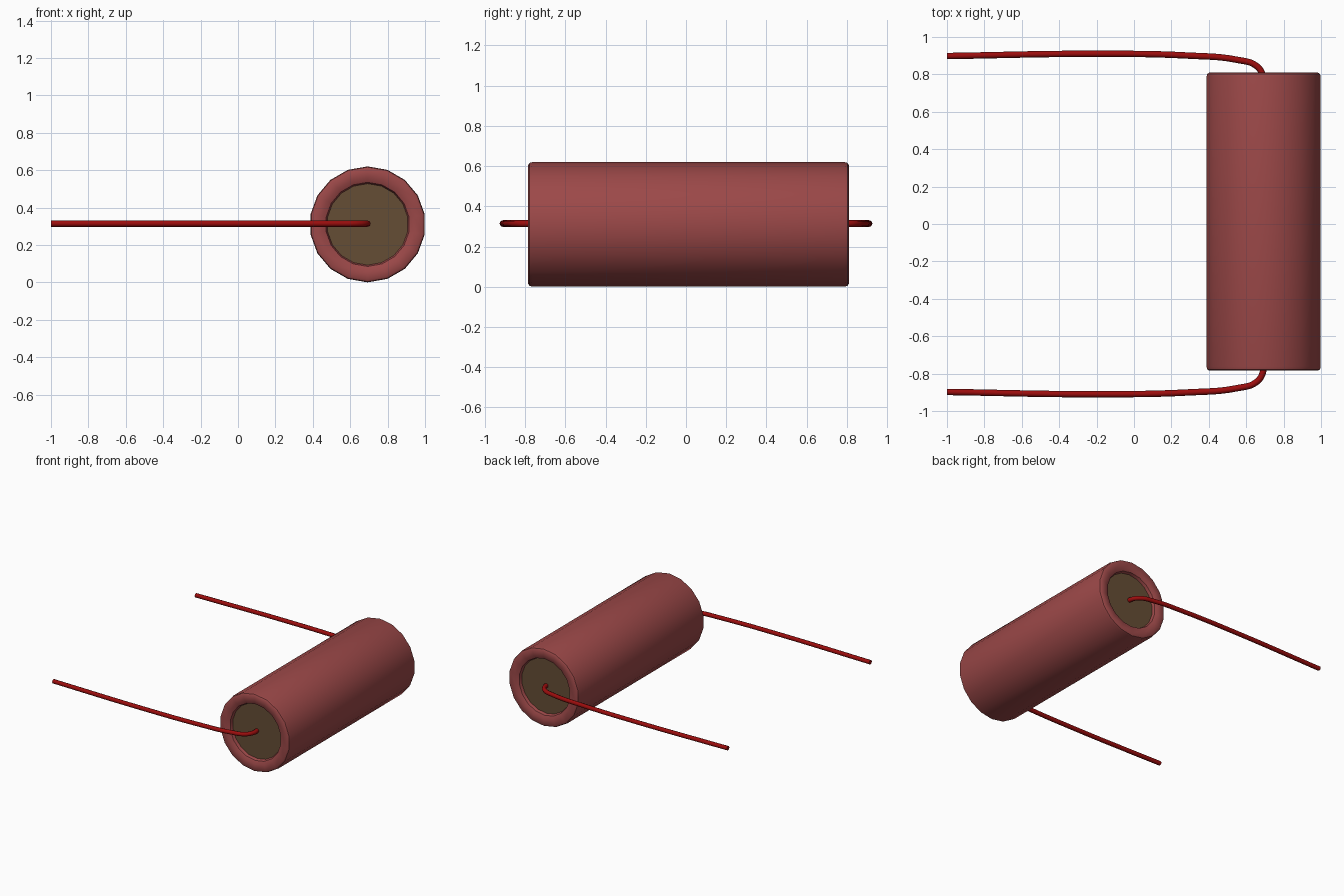
import bpy, math

if "Cube" in bpy.data.objects:
    bpy.data.objects.remove(bpy.data.objects["Cube"])

CX, CZ, CY = 0.693, 0.31, 0.0125   # centre of the body
HALF = 0.797                        # half length of the body
SIDES = 18


def material(name, rgb):
    m = bpy.data.materials.new(name)
    m.diffuse_color = (*rgb, 1)
    m.use_nodes = True
    m.node_tree.nodes["Principled BSDF"].inputs["Base Color"].default_value = m.diffuse_color
    return m


def smooth(obj, angle=40):
    bpy.ops.object.select_all(action='DESELECT')
    obj.select_set(True)
    bpy.context.view_layer.objects.active = obj
    bpy.ops.object.shade_smooth_by_angle(angle=math.radians(angle))


def lathe(name, profile, mat):
    """Revolve (radius, y) points around the body axis."""
    verts, faces = [], []
    for r, y in profile:
        for i in range(SIDES):
            a = 2 * math.pi * i / SIDES
            verts.append((CX + r * math.sin(a), CY + y, CZ + r * math.cos(a)))
    for k in range(len(profile) - 1):
        for i in range(SIDES):
            j = (i + 1) % SIDES
            a, b = k * SIDES, (k + 1) * SIDES
            faces.append((a + i, a + j, b + j, b + i))
    mesh = bpy.data.meshes.new(name)
    mesh.from_pydata(verts, [], faces)
    mesh.materials.append(mat)
    obj = bpy.data.objects.new(name, mesh)
    bpy.context.collection.objects.link(obj)
    smooth(obj)
    return obj


sleeve_mat = material("sleeve_red", (0.33, 0.065, 0.065))
disc_mat = material("end_brown", (0.13, 0.075, 0.035))
wire_mat = material("wire_red", (0.33, 0.004, 0.004))

# Sleeve with rolled lips at both ends
lip = [(0.217, -0.04), (0.225, -0.015), (0.25, -0.003),
       (0.295, 0.0), (0.306, -0.007), (0.31, -0.022)]
profile = [(r, -HALF - d) for r, d in lip] + [(r, HALF + d) for r, d in reversed(lip)]
lathe("sleeve", profile, sleeve_mat)

# Recessed discs and bent lead wires, one per end
path = [(-1.0, 0.898), (-0.2, 0.91), (0.3, 0.9), (0.55, 0.878),
        (0.655, 0.845), (0.69, 0.79), (0.69, 0.74)]
for side, label in ((-1, "front"), (1, "back")):
    bpy.ops.mesh.primitive_circle_add(
        vertices=SIDES, radius=0.218, fill_type='NGON',
        location=(CX, CY + side * (HALF - 0.038), CZ),
        rotation=(-side * math.pi / 2, 0, 0))
    disc = bpy.context.object
    disc.name = label + "_end_disc"
    disc.data.materials.append(disc_mat)

    curve = bpy.data.curves.new(label + "_wire", 'CURVE')
    curve.dimensions = '3D'
    curve.bevel_depth = 0.017
    curve.bevel_resolution = 2
    curve.resolution_u = 6
    curve.use_fill_caps = True
    spline = curve.splines.new('BEZIER')
    spline.bezier_points.add(len(path) - 1)
    for p, (x, y) in zip(spline.bezier_points, path):
        p.co = (x, side * y, CZ + 0.004)
        p.handle_left_type = p.handle_right_type = 'AUTO'
    wire = bpy.data.objects.new(label + "_wire", curve)
    bpy.context.collection.objects.link(wire)
    bpy.ops.object.select_all(action='DESELECT')
    wire.select_set(True)
    bpy.context.view_layer.objects.active = wire
    bpy.ops.object.convert(target='MESH')
    wire = bpy.context.object
    wire.data.materials.clear()
    wire.data.materials.append(wire_mat)
    smooth(wire, 50)
